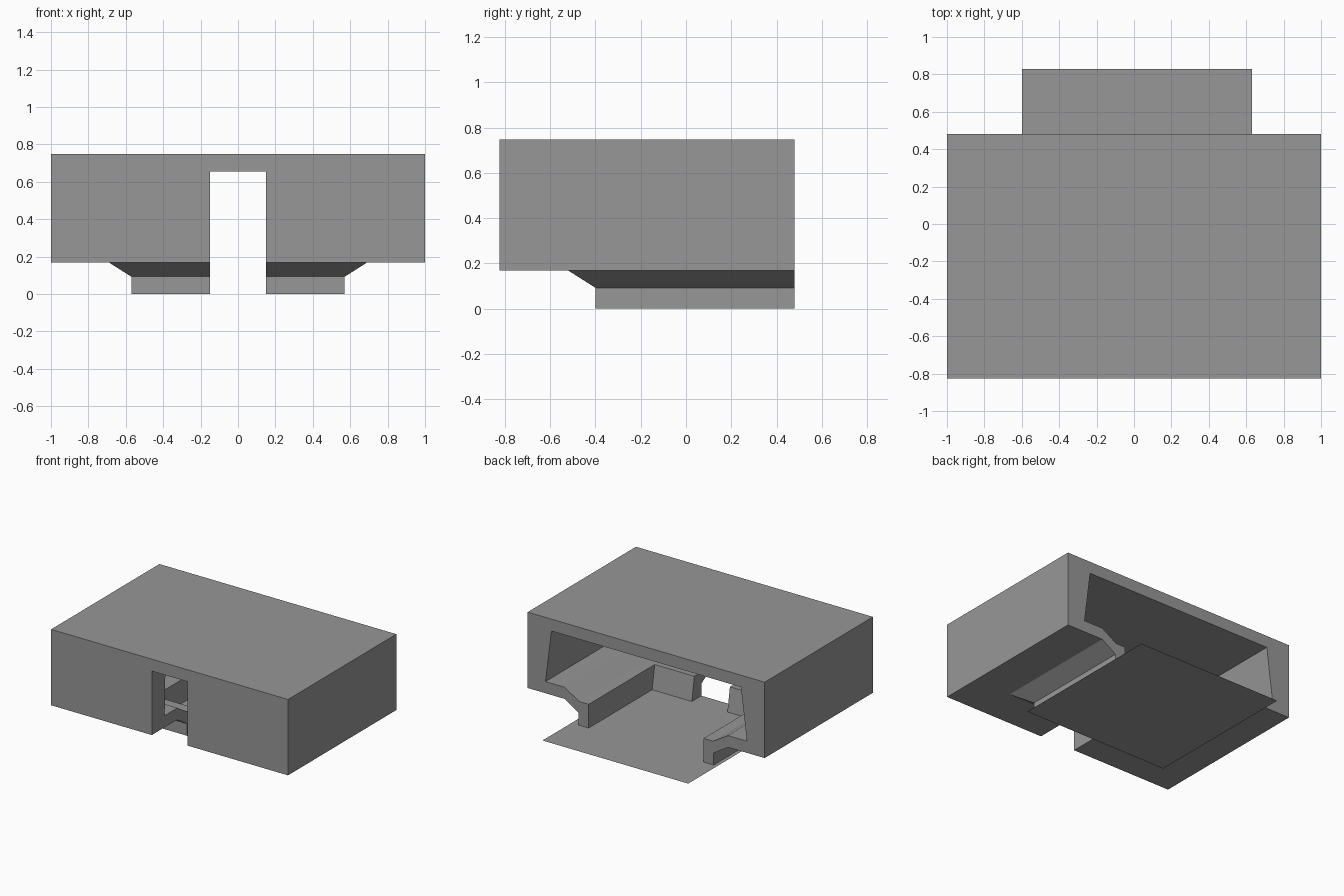
import bpy, bmesh

if "Cube" in bpy.data.objects:
    bpy.data.objects.remove(bpy.data.objects["Cube"])

BACK, SLOT, ROOF, TOP = 0.48, 0.15, 0.656, 0.747

# wall cross-section: (half width, front depth, height), outer top to inner top
PROFILE = [
    (1.0, -0.825, ROOF), (1.0, -0.825, 0.168),     # outer wall
    (0.69, -0.52, 0.168), (0.57, -0.40, 0.092),    # sloped underside
    (0.57, -0.40, 0.0), (0.485, -0.285, 0.0),      # lip foot
    (0.485, -0.315, 0.181), (0.565, -0.395, 0.181),
    (0.69, -0.515, 0.257), (0.85, -0.67, 0.257),   # inner ledge
    (0.80, -0.66, ROOF),                           # inner wall
]

grey = bpy.data.materials.new("dark_grey")
grey.diffuse_color = (0.31, 0.31, 0.31, 1)
grey.use_nodes = True
grey.node_tree.nodes["Principled BSDF"].inputs["Base Color"].default_value = grey.diffuse_color


def finish(bm, name):
    mesh = bpy.data.meshes.new(name)
    bm.to_mesh(mesh)
    bm.free()
    mesh.materials.append(grey)
    obj = bpy.data.objects.new(name, mesh)
    bpy.context.collection.objects.link(obj)
    return obj


def face(bm, points):
    return bm.faces.new([bm.verts.new(p) for p in points])


bm = bmesh.new()

# right half of the U-shaped wall, swept from the back round to the front slot
rows = [[(w, BACK, z), (w, d, z), (SLOT, d, z)] for w, d, z in PROFILE]
for a, b in zip(rows, rows[1:]):
    for i in range(2):
        face(bm, (a[i], a[i + 1], b[i + 1], b[i]))
for end in (0, 2):
    face(bm, [r[end] for r in rows])

# right half of the roof: underside, top and edge strips
(ow, od, _), (iw, inner, _) = PROFILE[0], PROFILE[-1]
face(bm, [(x, y, ROOF) for x, y in
          ((0, od), (SLOT, od), (SLOT, inner), (iw, inner), (iw, BACK), (0, BACK))])
face(bm, [(x, y, TOP) for x, y in ((0, od), (ow, od), (ow, BACK), (0, BACK))])
rim = [(0, od), (SLOT, od), (ow, od), (ow, BACK), (iw, BACK), (0, BACK)]
for p, q in zip(rim, rim[1:]):
    face(bm, [(*p, ROOF), (*q, ROOF), (*q, TOP), (*p, TOP)])

# mirror to the left half, weld and clean coplanar seams
half = bm.verts[:] + bm.edges[:] + bm.faces[:]
copy = bmesh.ops.duplicate(bm, geom=half)["geom"]
for v in copy:
    if isinstance(v, bmesh.types.BMVert):
        v.co.x *= -1
bmesh.ops.remove_doubles(bm, verts=bm.verts[:], dist=0.0005)
bmesh.ops.recalc_face_normals(bm, faces=bm.faces[:])
bmesh.ops.dissolve_limit(bm, angle_limit=0.01, verts=bm.verts[:], edges=bm.edges[:])
finish(bm, "bracket_shell")

# thin sliding plate under the channel
bm = bmesh.new()
face(bm, [(-0.6, -0.4, 0), (0.63, -0.4, 0), (0.63, 0.83, 0), (-0.6, 0.83, 0)])
finish(bm, "bottom_plate")
